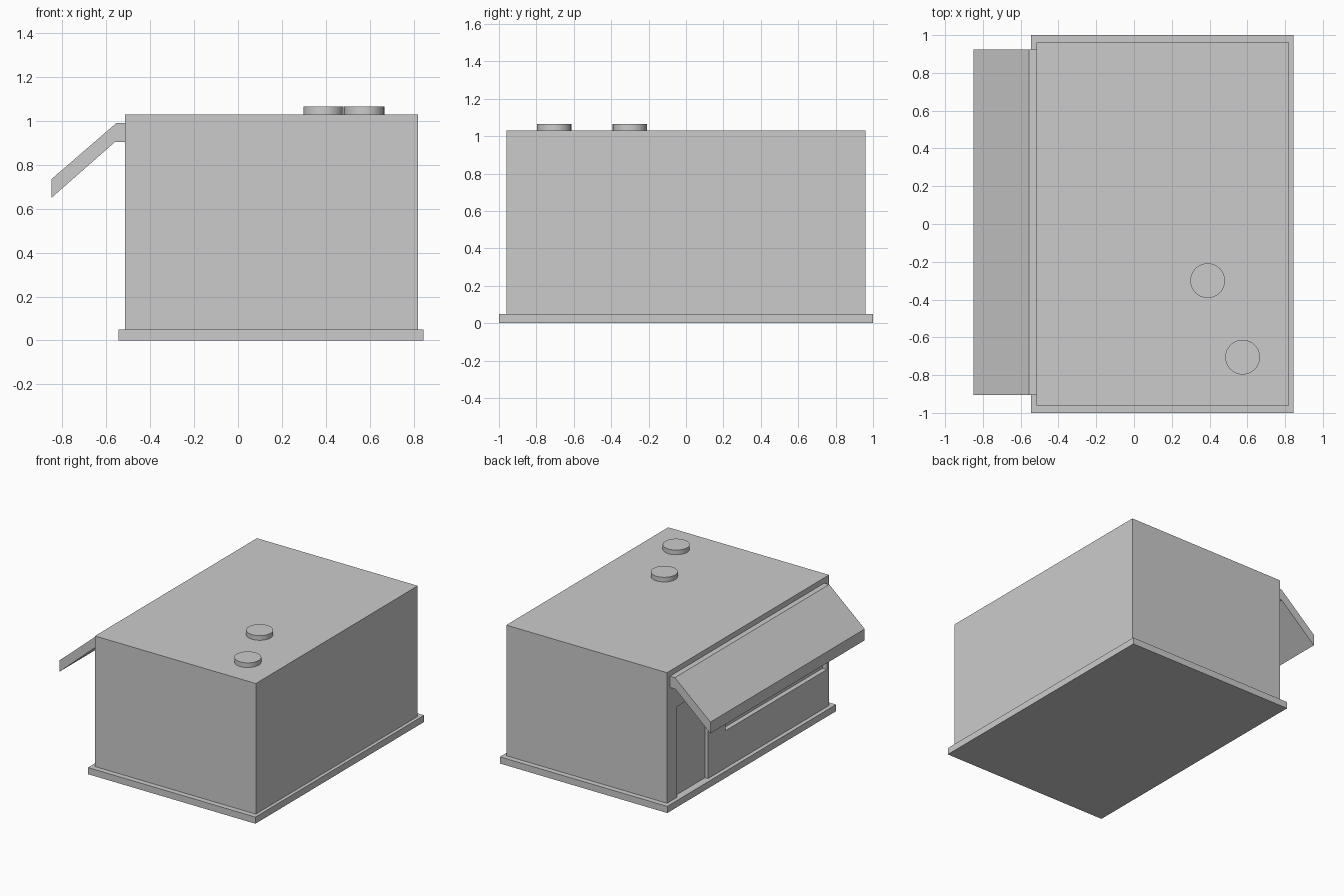
import bpy, bmesh

if "Cube" in bpy.data.objects:
    bpy.data.objects.remove(bpy.data.objects["Cube"])


def mesh_object(name, bm):
    bmesh.ops.recalc_face_normals(bm, faces=bm.faces)
    mesh = bpy.data.meshes.new(name)
    bm.to_mesh(mesh)
    bm.free()
    obj = bpy.data.objects.new(name, mesh)
    bpy.context.collection.objects.link(obj)
    return obj


def extrude_profile(name, points, y0, y1):
    """Sweep an x-z outline along y."""
    bm = bmesh.new()
    face = bm.faces.new([bm.verts.new((x, y0, z)) for x, z in points])
    moved = bmesh.ops.extrude_face_region(bm, geom=[face])["geom"]
    verts = [v for v in moved if isinstance(v, bmesh.types.BMVert)]
    bmesh.ops.translate(bm, verts=verts, vec=(0, y1 - y0, 0))
    # extrusion removes nothing, so both caps stay and the solid is closed
    return mesh_object(name, bm)


def box(name, x0, x1, y0, y1, z0, z1):
    return extrude_profile(name, [(x0, z0), (x1, z0), (x1, z1), (x0, z1)], y0, y1)


def carve(target, cutter):
    """Cut the recess and discard the cutter."""
    mod = target.modifiers.new("recess", 'BOOLEAN')
    mod.operation = 'DIFFERENCE'
    mod.solver = 'EXACT'
    mod.object = cutter
    cutter.hide_render = True
    bpy.context.view_layer.objects.active = target
    bpy.ops.object.modifier_apply(modifier=mod.name)
    bpy.data.objects.remove(cutter)


# Base slab and main building
box("base_slab", -0.545, 0.845, -1, 1, 0, 0.05)
body = box("kiosk_body", -0.515, 0.82, -0.96, 0.96, 0.05, 1.03)

# Recessed door and long serving window on the awning side
carve(body, box("door_cutter", -0.6, -0.49, 0.475, 0.84, 0.0, 0.73))
carve(body, box("window_cutter", -0.6, -0.48, -0.935, 0.27, 0.33, 0.73))

# Sloping awning with a short flat mount
awning = [(-0.515, 0.99), (-0.555, 0.99), (-0.85, 0.735),
          (-0.85, 0.65), (-0.56, 0.905), (-0.515, 0.905)]
extrude_profile("awning", awning, -0.905, 0.925)

# Round roof vents
for i, (x, y) in enumerate([(0.39, -0.30), (0.575, -0.705)], 1):
    bpy.ops.mesh.primitive_cylinder_add(vertices=32, radius=0.092, depth=0.035,
                                        location=(x, y, 1.0475))
    bpy.context.object.name = f"roof_vent_{i}"
    bpy.ops.object.shade_smooth_by_angle()
